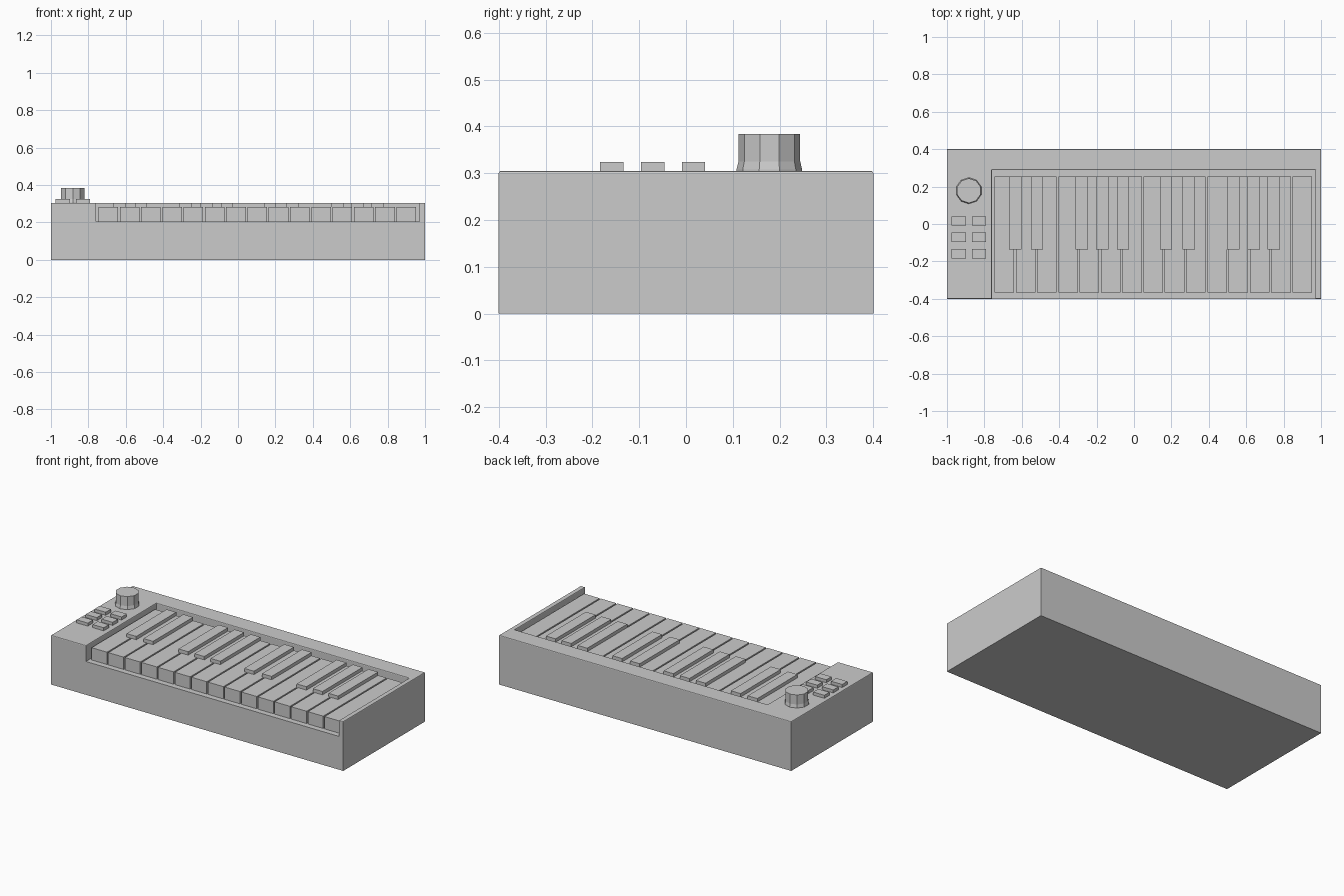
import bpy, bmesh
from math import cos, sin, pi

cube = bpy.data.objects.get("Cube")
if cube:
    bpy.data.objects.remove(cube, do_unlink=True)

GREY = (0.6, 0.6, 0.6, 1)
grey = bpy.data.materials.new("plain grey")
grey.diffuse_color = GREY
grey.use_nodes = True
grey.node_tree.nodes["Principled BSDF"].inputs["Base Color"].default_value = GREY


def finish(name, bm):
    bmesh.ops.recalc_face_normals(bm, faces=bm.faces)
    mesh = bpy.data.meshes.new(name)
    bm.to_mesh(mesh)
    bm.free()
    mesh.materials.append(grey)
    obj = bpy.data.objects.new(name, mesh)
    bpy.context.collection.objects.link(obj)
    return obj


def box(name, x, y, z):
    """Box from (min, max) ranges on each axis."""
    bm = bmesh.new()
    bmesh.ops.create_cube(bm, size=1)
    for v in bm.verts:
        v.co = [r[0] if c < 0 else r[1] for c, r in zip(v.co, (x, y, z))]
    return finish(name, bm)


TOP, FLOOR = 0.305, 0.206
WELL_L, WELL_R, WELL_BACK = -0.76, 0.97, 0.288


# Case: one block with a key well that is open at the front
def build_case():
    bm = bmesh.new()
    outline = [(-1, -0.4), (WELL_L, -0.4), (WELL_L, WELL_BACK), (WELL_R, WELL_BACK),
               (WELL_R, -0.4), (1, -0.4), (1, 0.4), (-1, 0.4)]
    rim = [bm.verts.new((x, y, TOP)) for x, y in outline]
    well = [bm.verts.new((x, y, FLOOR)) for x, y in outline[1:5]]
    base = [bm.verts.new((*outline[i], 0)) for i in (0, 5, 6, 7)]
    top = bm.faces.new(rim)
    bm.faces.new(well)
    bm.faces.new(base)
    for i in range(3):
        bm.faces.new((rim[i + 1], rim[i + 2], well[i + 1], well[i]))
        bm.faces.new((base[i + 1], base[(i + 2) % 4], rim[(5, 6, 7)[i] + 1 - 8 * (i == 2)],
                      rim[i + 5]))
    bm.faces.new((base[0], base[1], rim[5], rim[4], well[3], well[0], rim[1], rim[0]))
    bmesh.ops.recalc_face_normals(bm, faces=bm.faces)
    bmesh.ops.bevel(bm, geom=list(top.edges), offset=0.005, segments=2,
                    profile=0.5, affect='EDGES')
    finish("case", bm)


build_case()

# White keys
KEYS, START, PITCH, GAP = 15, -0.746, 0.1138, 0.009
for i in range(KEYS):
    x = START + i * PITCH
    box(f"white_key_{i + 1}", (x, x + PITCH - GAP), (-0.365, 0.255), (FLOOR, 0.282))

# Black keys
centres = (-0.634, -0.519, -0.279, -0.169, -0.059, 0.171, 0.292, 0.53, 0.64, 0.747)
for i, x in enumerate(centres):
    box(f"black_key_{i + 1}", (x - 0.033, x + 0.033), (-0.136, 0.255), (FLOOR, 0.303))

# Button pad: two columns by three rows
for col, x in enumerate((-0.937, -0.828)):
    for row, y in enumerate((0.016, -0.071, -0.159)):
        box(f"button_{row + 1}_{col + 1}", (x - 0.038, x + 0.038),
            (y - 0.025, y + 0.025), (TOP - 0.01, 0.324))

# Ten-sided knob with a flared foot
bm = bmesh.new()
SIDES = 10
rings = []
for r, z in ((0.07, TOP - 0.005), (0.07, 0.308), (0.066, 0.325), (0.066, 0.384)):
    angles = [pi / 2 + 2 * pi * k / SIDES for k in range(SIDES)]
    rings.append([bm.verts.new((-0.883 + r * cos(a), 0.178 + r * sin(a), z)) for a in angles])
for low, high in zip(rings, rings[1:]):
    for k in range(SIDES):
        n = (k + 1) % SIDES
        bm.faces.new((low[k], low[n], high[n], high[k]))
bm.faces.new(rings[0])
bm.faces.new(rings[-1])
finish("knob", bm)
